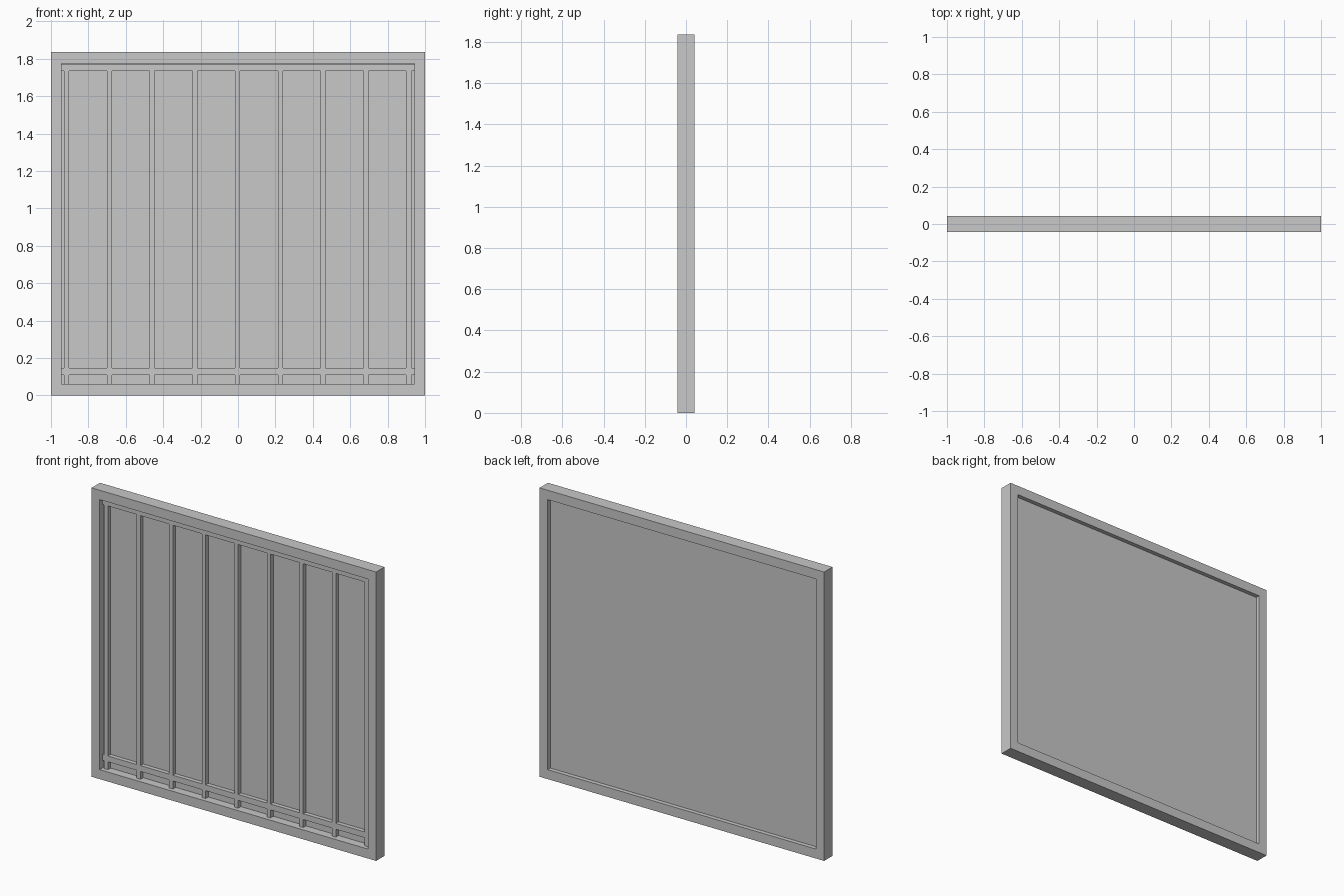
import bpy
import bmesh
from mathutils import Matrix, Vector

if "Cube" in bpy.data.objects:
    bpy.data.objects.remove(bpy.data.objects["Cube"], do_unlink=True)

# Single grey finish
grey = bpy.data.materials.new("plain grey")
grey.use_nodes = True
colour = (0.58, 0.58, 0.58, 1)
grey.diffuse_color = colour
grey.node_tree.nodes["Principled BSDF"].inputs["Base Color"].default_value = colour

HEIGHT = 1.835
DEPTH = 0.042            # half depth of the surround
OPEN_X = 0.943           # half width of the opening
OPEN_Z = (0.06, 1.775)
BAR_Y = 0.015            # half depth of the grille
BAR_W = 0.0135           # half width of an upright bar
PITCH = 0.2287


def add_box(bm, low, high):
    low, high = Vector(low), Vector(high)
    size = Matrix.Diagonal((high - low).to_4d())
    size[3][3] = 1
    bmesh.ops.create_cube(bm, size=1, matrix=Matrix.Translation((low + high) / 2) @ size)


def finish(name, bm):
    mesh = bpy.data.meshes.new(name)
    bm.to_mesh(mesh)
    bm.free()
    mesh.materials.append(grey)
    obj = bpy.data.objects.new(name, mesh)
    bpy.context.collection.objects.link(obj)
    return obj


def box(name, low, high):
    bm = bmesh.new()
    add_box(bm, low, high)
    return finish(name, bm)


# Outer surround: a rectangular ring extruded through its depth
bm = bmesh.new()
rings = []
for x, z0, z1 in ((1, 0, HEIGHT), (OPEN_X, *OPEN_Z)):
    rings.append([bm.verts.new((px, -DEPTH, pz))
                  for px, pz in ((-x, z0), (x, z0), (x, z1), (-x, z1))])
outer, inner = rings
for i in range(4):
    j = (i + 1) % 4
    bm.faces.new((outer[i], outer[j], inner[j], inner[i]))
ring = bmesh.ops.extrude_face_region(bm, geom=bm.faces[:])
moved = [v for v in ring["geom"] if isinstance(v, bmesh.types.BMVert)]
bmesh.ops.translate(bm, verts=moved, vec=(0, 2 * DEPTH, 0))
bmesh.ops.recalc_face_normals(bm, faces=bm.faces[:])
finish("outer_frame", bm)

# Thin sheet closing the opening at the back of the grille
box("back_panel", (-OPEN_X, BAR_Y - 0.003, OPEN_Z[0]), (OPEN_X, BAR_Y, OPEN_Z[1]))

# Horizontal rails
RAILS = {"lower_rail": (0.11, 0.147), "top_rail": (1.735, 1.768)}
for name, (z0, z1) in RAILS.items():
    box(name, (-OPEN_X, -BAR_Y, z0), (OPEN_X, BAR_Y - 0.001, z1))

# Upright bars, stopped at each rail so the joints stay clean
for i in range(-4, 5):
    x = i * PITCH - 0.002
    bm = bmesh.new()
    for z0, z1 in ((OPEN_Z[0], RAILS["lower_rail"][0]),
                   (RAILS["lower_rail"][1], RAILS["top_rail"][0])):
        add_box(bm, (x - BAR_W, -BAR_Y, z0), (x + BAR_W, BAR_Y - 0.001, z1))
    finish(f"upright_bar_{i + 5}", bm)
